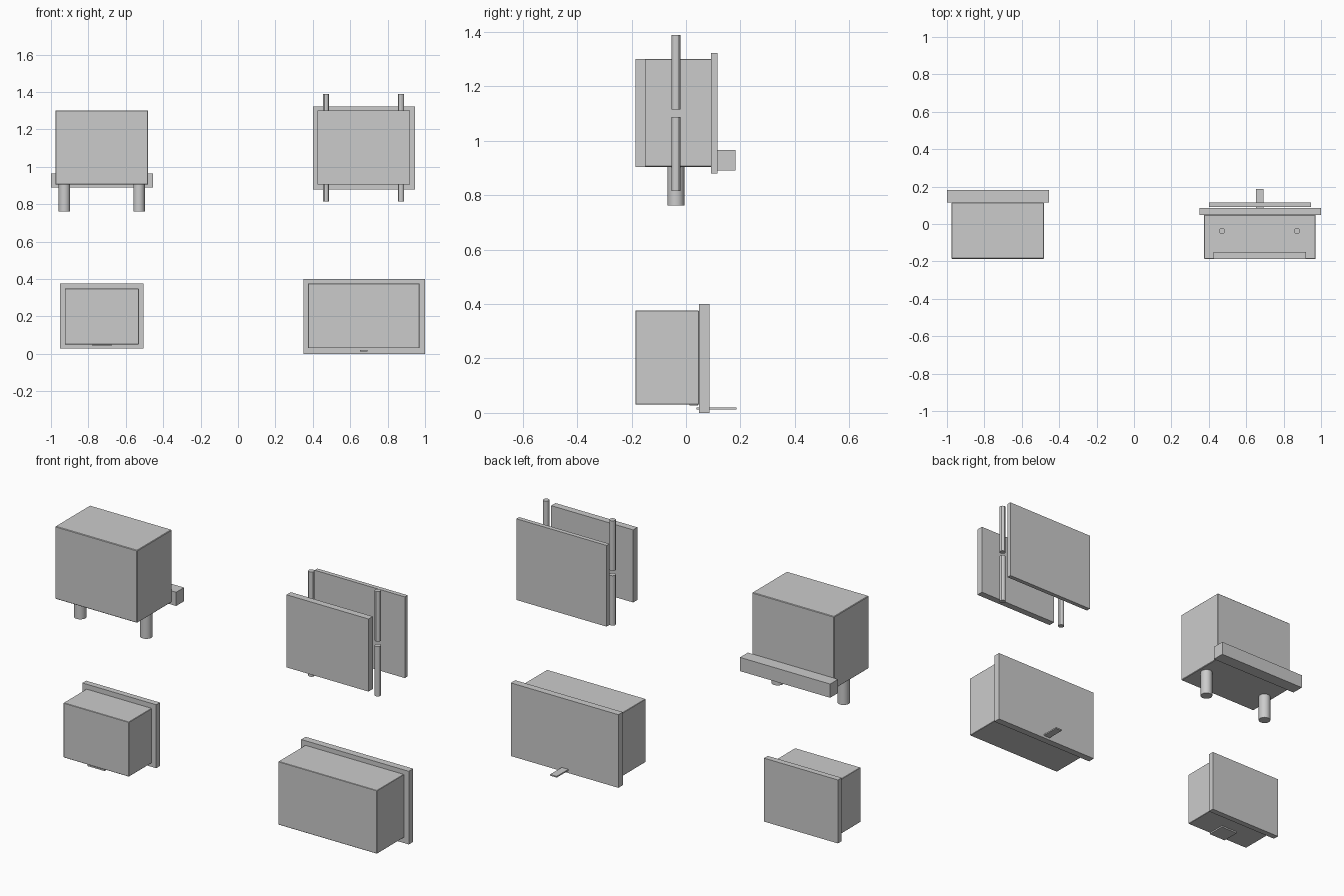
import bpy
import bmesh
from mathutils import Matrix, Vector

if "Cube" in bpy.data.objects:
    bpy.data.objects.remove(bpy.data.objects["Cube"])


def finish(name, bm, bevel=0.0):
    mesh = bpy.data.meshes.new(name)
    bm.to_mesh(mesh)
    bm.free()
    obj = bpy.data.objects.new(name, mesh)
    bpy.context.collection.objects.link(obj)
    if bevel:
        mod = obj.modifiers.new("edge_bevel", "BEVEL")
        mod.width = bevel
        mod.segments = 1
    return obj


def box(name, x, y, z, bevel=0.0):
    """Box from (min, max) ranges along each axis."""
    lo, hi = Vector((x[0], y[0], z[0])), Vector((x[1], y[1], z[1]))
    bm = bmesh.new()
    bmesh.ops.create_cube(bm, size=1)
    bmesh.ops.scale(bm, vec=hi - lo, verts=bm.verts)
    bmesh.ops.translate(bm, vec=(lo + hi) / 2, verts=bm.verts)
    return finish(name, bm, bevel)


def rod(name, x, y, z, radius, sides):
    """Vertical cylinder spanning the range z."""
    bm = bmesh.new()
    bmesh.ops.create_cone(bm, cap_ends=True, segments=sides, radius1=radius,
                          radius2=radius, depth=z[1] - z[0],
                          matrix=Matrix.Translation((x, y, (z[0] + z[1]) / 2)))
    obj = finish(name, bm)
    bpy.context.view_layer.objects.active = obj
    obj.select_set(True)
    bpy.ops.object.shade_smooth_by_angle()
    obj.select_set(False)


FRONT = -0.186

# Upper left: block on two pegs with a rear bar
box("peg_block", (-0.976, -0.48), (FRONT, 0.114), (0.904, 1.301), 0.003)
box("rear_bar", (-1.0, -0.454), (0.114, 0.182), (0.89, 0.965))
for side, x in (("left", -0.928), ("right", -0.529)):
    rod(f"peg_{side}", x, -0.037, (0.762, 0.904), 0.031, 16)

# Upper right: two panels with split rods between them
box("front_panel", (0.424, 0.92), (FRONT, -0.149), (0.904, 1.301))
box("back_panel", (0.4, 0.946), (0.091, 0.115), (0.879, 1.323))
for side, x in (("left", 0.47), ("right", 0.872)):
    rod(f"lower_rod_{side}", x, -0.037, (0.815, 1.088), 0.0165, 12)
    rod(f"upper_rod_{side}", x, -0.037, (1.115, 1.388), 0.0165, 12)

# Lower left: small block with back flange and a pad under the front edge
box("small_block", (-0.926, -0.53), (FRONT, 0.013), (0.05, 0.349), 0.002)
box("small_flange", (-0.951, -0.504), (0.013, 0.045), (0.028, 0.375))
box("small_pad", (-0.779, -0.677), (FRONT, -0.087), (0.042, 0.05))

# Lower right: large block with back flange and a rear tab
box("large_block", (0.374, 0.971), (FRONT, 0.048), (0.03, 0.376), 0.002)
box("large_flange", (0.349, 1.0), (0.048, 0.086), (0.0, 0.4))
box("rear_tab", (0.652, 0.692), (0.038, 0.186), (0.013, 0.02))
